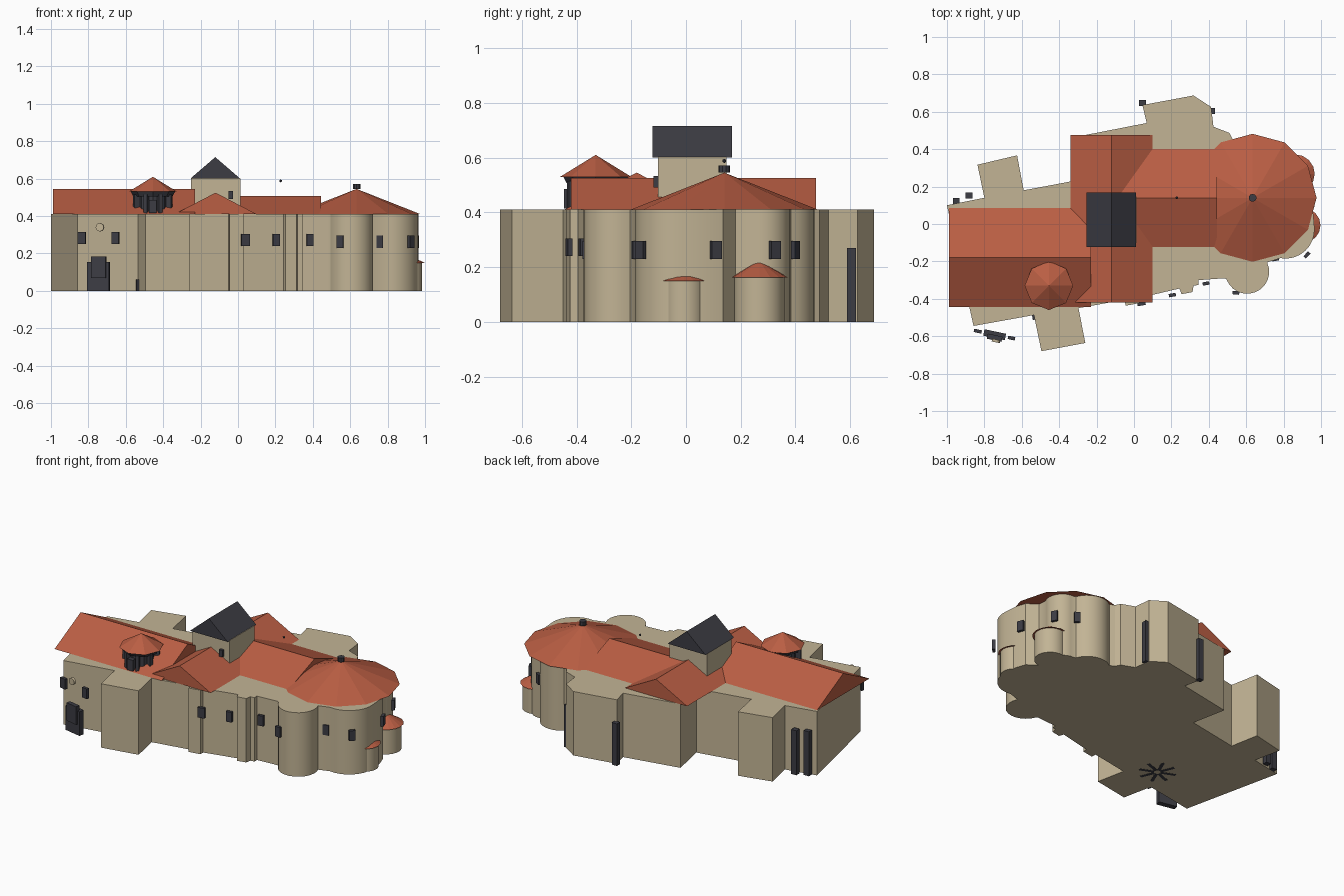
import bpy, bmesh, math
from mathutils import Vector, Matrix

if "Cube" in bpy.data.objects:
    bpy.data.objects.remove(bpy.data.objects["Cube"])


def material(name, rgb):
    m = bpy.data.materials.new(name)
    m.diffuse_color = (*rgb, 1)
    m.use_nodes = True
    m.node_tree.nodes["Principled BSDF"].inputs["Base Color"].default_value = m.diffuse_color
    return m


STONE = material("pale_stone", (0.54, 0.455, 0.30))
TILE = material("red_tile", (0.49, 0.112, 0.057))
DARK = material("dark_slate", (0.045, 0.045, 0.057))
TOP = 0.41


def finish(name, bm, mat, smooth=False):
    bmesh.ops.recalc_face_normals(bm, faces=bm.faces)
    me = bpy.data.meshes.new(name)
    bm.to_mesh(me)
    bm.free()
    me.materials.append(mat)
    ob = bpy.data.objects.new(name, me)
    bpy.context.collection.objects.link(ob)
    if smooth:
        bpy.ops.object.select_all(action='DESELECT')
        ob.select_set(True)
        bpy.context.view_layer.objects.active = ob
        bpy.ops.object.shade_smooth_by_angle(angle=math.radians(30))
    return ob


def extrude(name, pts, z0, z1, mat, smooth=False):
    bm = bmesh.new()
    f = bm.faces.new([bm.verts.new((x, y, z0)) for x, y in pts])
    g = bmesh.ops.extrude_face_region(bm, geom=[f])["geom"]
    bmesh.ops.translate(bm, vec=(0, 0, z1 - z0),
                        verts=[v for v in g if isinstance(v, bmesh.types.BMVert)])
    return finish(name, bm, mat, smooth)


def box(name, x, y, z0, z1, sx, sy, mat, deg=0):
    bm = bmesh.new()
    m = (Matrix.Translation((x, y, (z0 + z1) / 2)) @ Matrix.Rotation(math.radians(deg), 4, 'Z')
         @ Matrix.Diagonal((sx, sy, z1 - z0, 1)))
    bmesh.ops.create_cube(bm, size=1, matrix=m)
    return finish(name, bm, mat)


def cone(name, x, y, z0, z1, r0, r1, n, mat, smooth=False):
    bm = bmesh.new()
    bmesh.ops.create_cone(bm, cap_ends=True, segments=n, radius1=r0, radius2=r1,
                          depth=z1 - z0, matrix=Matrix.Translation((x, y, (z0 + z1) / 2)))
    bmesh.ops.remove_doubles(bm, verts=bm.verts, dist=1e-5)
    return finish(name, bm, mat, smooth)


def gable(name, x0, x1, y0, y1, z0, z1, along, mat):
    """Triangular prism roof with its ridge along 'x' or 'y'."""
    if along == 'x':
        a = [(x0, y0, z0), (x0, y1, z0), (x0, (y0 + y1) / 2, z1)]
        d = Vector((x1 - x0, 0, 0))
    else:
        a = [(x0, y0, z0), (x1, y0, z0), ((x0 + x1) / 2, y0, z1)]
        d = Vector((0, y1 - y0, 0))
    bm = bmesh.new()
    p = [bm.verts.new(v) for v in a]
    q = [bm.verts.new(Vector(v) + d) for v in a]
    bm.faces.new(p)
    bm.faces.new(q)
    for i in range(3):
        j = (i + 1) % 3
        bm.faces.new((p[i], p[j], q[j], q[i]))
    return finish(name, bm, mat)


def arc(cx, cy, r, a0, a1, n):
    return [(cx + r * math.cos(math.radians(a0 + (a1 - a0) * i / n)),
             cy + r * math.sin(math.radians(a0 + (a1 - a0) * i / n))) for i in range(n + 1)]


# Main walls: nave, side blocks, transept and lobed apse in one footprint
plan = [(-1.0, 0.10), (-0.858, -0.545), (-0.535, -0.487), (-0.495, -0.68), (-0.26, -0.636),
        (-0.297, -0.45), (-0.05, -0.405), (-0.045, -0.437), (0.03, -0.423), (0.03, -0.395),
        (0.243, -0.345), (0.254, -0.375), (0.313, -0.364), (0.318, -0.33), (0.345, -0.326),
        (0.345, -0.30), (0.485, -0.29)]
plan += arc(0.605, -0.255, 0.118, 200, 385, 12)
plan += arc(0.81, -0.03, 0.155, -100, 5, 8)
plan += [(0.957, 0.07), (0.935, 0.135), (0.87, 0.18)]
plan += arc(0.78, 0.28, 0.10, -30, 95, 8)
plan += arc(0.64, 0.34, 0.13, 20, 130, 8)
plan += [(0.527, 0.455), (0.51, 0.487), (0.425, 0.52), (0.412, 0.626), (0.318, 0.687),
         (0.045, 0.636), (0.068, 0.54), (-0.29, 0.47), (-0.245, 0.245), (-0.59, 0.18),
         (-0.625, 0.367), (-0.837, 0.317), (-0.80, 0.14)]
extrude("main_walls", plan, 0, TOP, STONE, True)

# Tiled gable roofs
gable("nave_roof", -0.99, -0.23, -0.445, 0.085, TOP, 0.545, 'x', TILE)
gable("transept_roof", -0.34, 0.10, -0.42, 0.475, TOP, 0.525, 'y', TILE)
gable("choir_roof", -0.10, 0.445, -0.122, 0.402, TOP, 0.508, 'x', TILE)

# Apse roof with its finial, and the small ball over the choir
cone("apse_roof", 0.634, 0.14, TOP, 0.545, 0.342, 0, 12, TILE)
cone("apse_finial", 0.634, 0.14, 0.545, 0.572, 0.021, 0.021, 10, DARK)
bm = bmesh.new()
bmesh.ops.create_icosphere(bm, subdivisions=1, radius=0.008,
                           matrix=Matrix.Translation((0.228, 0.14, 0.588)))
finish("choir_ball", bm, DARK)

# Crossing tower
box("tower_body", -0.12, 0.023, TOP, 0.602, 0.265, 0.25, STONE)
gable("tower_roof", -0.255, 0.012, -0.122, 0.168, 0.60, 0.715, 'y', DARK)
box("tower_window", -0.04, -0.11, 0.49, 0.533, 0.024, 0.018, DARK)

# Lantern turret: radial fins, drum, cornice and pointed roof
tx, ty = -0.455, -0.33
cone("turret_drum", tx, ty, TOP, 0.52, 0.085, 0.085, 8, DARK)
for i in range(8):
    a = math.radians(22.5 + 45 * i)
    box("turret_fin", tx + 0.065 * math.cos(a), ty + 0.065 * math.sin(a), -0.001, 0.515,
        0.09, 0.02, DARK, math.degrees(a))
box("turret_window", tx, ty - 0.10, 0.415, 0.485, 0.04, 0.03, DARK)
cone("turret_cornice", tx, ty, 0.505, 0.533, 0.105, 0.12, 8, DARK)
cone("turret_roof", tx, ty, 0.53, 0.61, 0.13, 0, 8, TILE)

# Low chapels against the apse
for n, x, y, r, z0, z1 in (("south", 0.905, -0.007, 0.092, 0.15, 0.195),
                           ("north", 0.862, 0.268, 0.104, 0.162, 0.225)):
    cone(n + "_chapel_wall", x, y, 0, z0, r - 0.012, r - 0.012, 24, STONE, True)
    cone(n + "_chapel_roof", x, y, z0, z1, r, 0, 16, TILE)

# Windows: x, y, bottom, width, turn
for x, y, z, w, deg in ((0.04, -0.427, 0.24, 0.044, 10), (0.205, -0.38, 0.24, 0.038, 10),
                        (0.385, -0.318, 0.24, 0.036, 10), (0.545, -0.368, 0.23, 0.036, -5),
                        (0.757, -0.188, 0.23, 0.036, 10), (0.925, -0.165, 0.23, 0.036, 48),
                        (0.952, 0.11, 0.23, 0.04, 110), (0.875, 0.325, 0.23, 0.04, 118),
                        (0.765, 0.40, 0.23, 0.036, 150),
                        (-0.835, -0.573, 0.25, 0.042, -12), (-0.655, -0.61, 0.25, 0.038, -12)):
    box("window", x, y, z, z + 0.065, w, 0.018, DARK, deg)

# Main doorway with its raised centre and round window
box("door_frame", -0.745, -0.592, 0, 0.155, 0.118, 0.035, DARK, -12)
box("door_centre", -0.745, -0.608, 0.07, 0.185, 0.08, 0.028, DARK, -12)
bm = bmesh.new()
m = (Matrix.Translation((-0.738, -0.625, 0.34)) @ Matrix.Rotation(math.radians(-12), 4, 'Z')
     @ Matrix.Rotation(math.pi / 2, 4, 'X'))
bmesh.ops.create_cone(bm, cap_ends=True, segments=16, radius1=0.022, radius2=0.022,
                      depth=0.015, matrix=m)
finish("round_window", bm, STONE)

# Small side door and tall narrow doors
box("side_door", -0.537, -0.50, 0, 0.06, 0.012, 0.025, DARK, 10)
for x, y, h in ((-0.95, 0.122, 0.285), (-0.882, 0.152, 0.285), (0.045, 0.646, 0.27),
                (0.422, 0.605, 0.27)):
    box("tall_door", x, y, 0, h, 0.036 if x < 0.4 else 0.02, 0.032, DARK)
